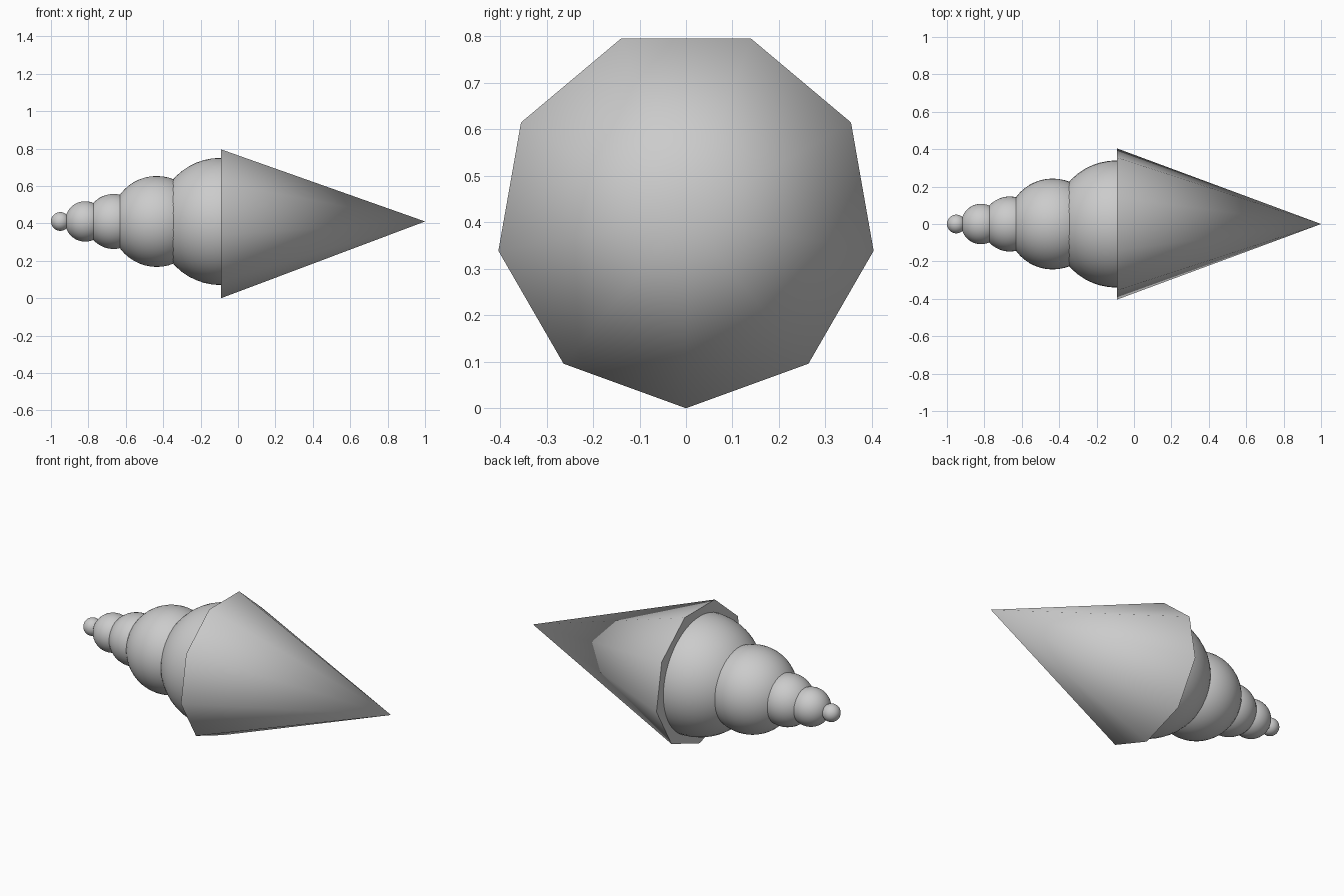
import bpy, bmesh, math

if "Cube" in bpy.data.objects:
    bpy.data.objects.remove(bpy.data.objects["Cube"])

AXIS_Z = 0.41   # height of the long axis

grey = bpy.data.materials.new("plain_grey")
grey.diffuse_color = (0.6, 0.6, 0.6, 1)
grey.use_nodes = True
grey.node_tree.nodes["Principled BSDF"].inputs["Base Color"].default_value = grey.diffuse_color


def ball(name, x, radius):
    bpy.ops.mesh.primitive_uv_sphere_add(segments=48, ring_count=24, radius=radius,
                                         location=(x, 0, AXIS_Z))
    obj = bpy.context.object
    obj.name = name
    obj.data.materials.append(grey)
    bpy.ops.object.shade_smooth()


# Nine-sided cone pointing along +x, one corner straight down, closed base
bm = bmesh.new()
tip = bm.verts.new((1.0, 0, AXIS_Z))
ring = []
for i in range(9):
    a = math.radians(-90 + 40 * i)
    ring.append(bm.verts.new((-0.09, 0.41 * math.cos(a), AXIS_Z + 0.41 * math.sin(a))))
for i in range(9):
    bm.faces.new((ring[i], ring[(i + 1) % 9], tip))
bm.faces.new(ring[::-1])
bmesh.ops.recalc_face_normals(bm, faces=bm.faces)
mesh = bpy.data.meshes.new("cone")
bm.to_mesh(mesh)
bm.free()
cone = bpy.data.objects.new("cone", mesh)
bpy.context.collection.objects.link(cone)
mesh.materials.append(grey)
bpy.ops.object.select_all(action='DESELECT')
cone.select_set(True)
bpy.context.view_layer.objects.active = cone
bpy.ops.object.shade_smooth_by_angle(angle=math.radians(50))

# Shrinking chain of balls behind the cone
for name, x, radius in (("largest_ball", -0.093, 0.34),
                        ("large_ball", -0.435, 0.243),
                        ("middle_ball", -0.665, 0.147),
                        ("small_ball", -0.817, 0.108),
                        ("end_ball", -0.95, 0.05)):
    ball(name, x, radius)
